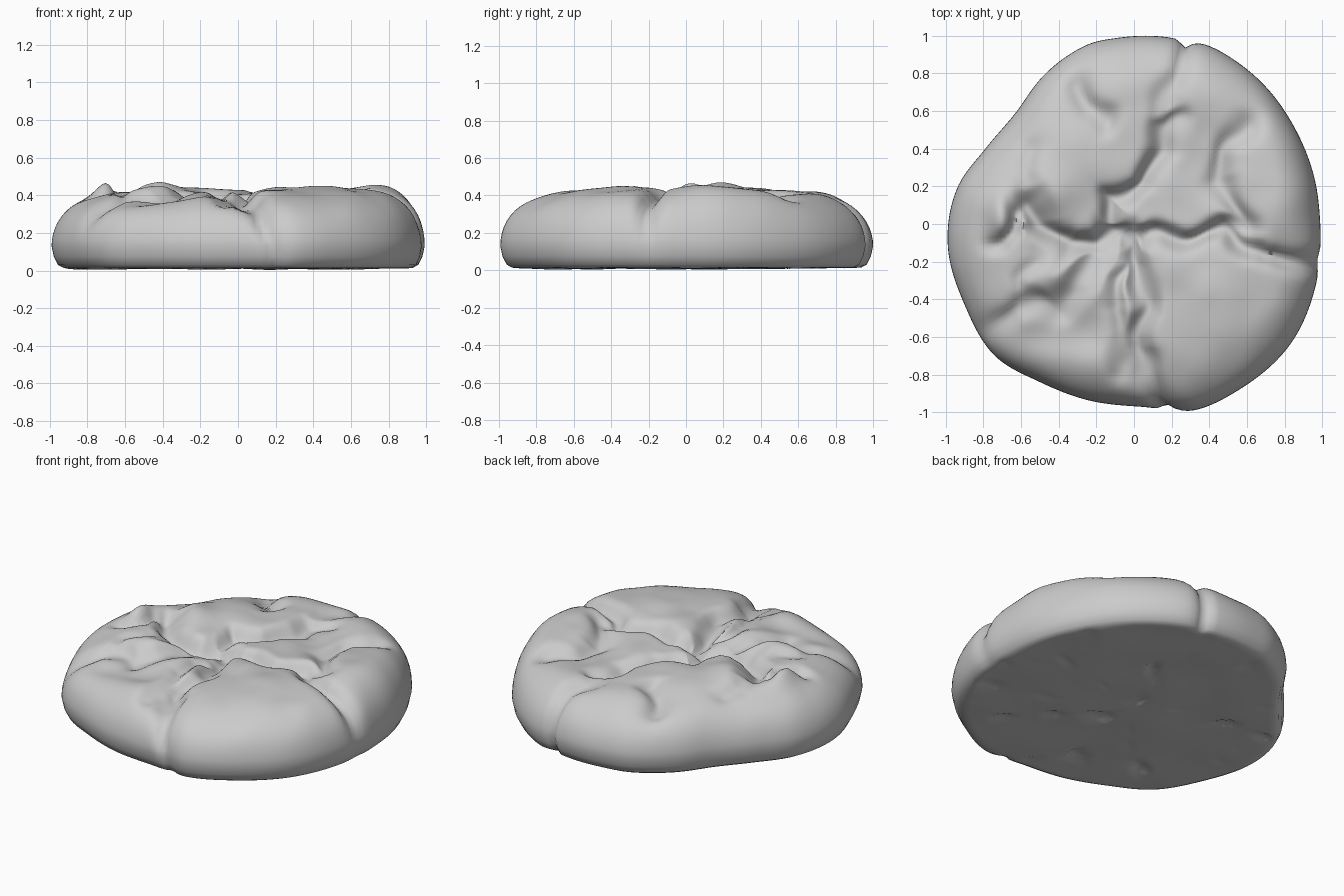
import bpy, bmesh
from math import sin, cos, atan2, pi, exp, hypot
from mathutils import Vector, noise

if "Cube" in bpy.data.objects:
    bpy.data.objects.remove(bpy.data.objects["Cube"])

# Outline seen from above
OUTLINE = [(.99, 0), (.96, .24), (.86, .5), (.70, .73), (.55, .86), (.39, .95), (.31, .965),
           (.25, .98), (.09, 1.0), (-.08, .99), (-.23, .96), (-.36, .89), (-.47, .8), (-.63, .59),
           (-.79, .4), (-.94, .19), (-.99, -.11), (-.9, -.43), (-.74, -.7),
           (-.5, -.84), (-.23, -.94), (.02, -.97), (.19, -.985), (.32, -.99), (.56, -.88), (.83, -.64),
           (.96, -.35)]
POLAR = sorted((atan2(y, x) % (2 * pi), hypot(x, y)) for x, y in OUTLINE)
POLAR = [(a - 2 * pi, r) for a, r in POLAR[-2:]] + POLAR + [(a + 2 * pi, r) for a, r in POLAR[:2]]

# Cracks: depth, width, path
CRACKS = [
    (.08, .06, [(-.08, 0), (0, -.1), (.01, -.2), (.06, -.45), (0, -.65), (.06, -.8), (.15, -1)]),
    (.08, .055, [(-.1, 0), (.05, -.1), (.25, -.06), (.45, -.04), (.6, -.1), (.68, -.18), (1, -.2)]),
    (.06, .06, [(.5, -.03), (.6, 0), (.45, .22), (.5, .4), (.6, .53)]),
    (.08, .06, [(-.1, 0), (-.12, .14), (.05, .2), (.15, .38), (.19, .55)]),
    (.035, .05, [(.19, .55), (.17, .68), (.25, .82), (.27, 1)]),
    (.10, .065, [(-.1, 0), (-.2, -.11), (-.35, -.13), (-.48, -.02), (-.55, .13)]),
    (.06, .065, [(-.2, -.11), (-.27, -.3), (-.42, -.45), (-.6, -.42), (-.78, -.56)]),
    (.07, .05, [(-.55, .13), (-.63, .08), (-.66, -.04), (-.74, -.1)]),
    (.04, .05, [(.01, -.2), (-.1, -.3), (-.12, -.45), (-.05, -.6), (-.06, -.8)]),
    (.05, .06, [(-.3, .74), (-.25, .64), (-.15, .55)]),
    (.03, .06, [(-.55, .13), (-.6, .28), (-.53, .4)]),
    (.03, .05, [(-.5, -.18), (-.62, -.3), (-.6, -.45)]),
]

# Chunks and hollows: x, y, radius x, radius y, height change
BUMPS = [(-.48, .2, .17, .16, .045), (-.70, .02, .07, .14, .075), (-.1, .6, .22, .2, .01),
         (.78, .22, .16, .3, .04), (.4, -.35, .35, .25, .015), (.32, .35, .15, .2, -.045),
         (.2, .08, .18, .1, -.02), (-.4, -.27, .12, .1, .02), (-.35, -.58, .3, .12, -.05),
         (-.06, -.15, .1, .15, -.06), (-.27, .66, .1, .1, -.03), (0, -.75, .06, .15, -.03)]

# Side clefts: angle, width, depth, sideways slant, depth left at the bottom
CLEFTS = [(atan2(-.98, .17), .035, .035, .06, .6), (atan2(-.2, .97), .05, .025, .05, .3),
          (atan2(.95, .27), .03, .04, 0, .9)]


def radius(a):
    for i in range(1, len(POLAR) - 2):
        (a0, r0), (a1, r1) = POLAR[i], POLAR[i + 1]
        if a0 <= a < a1:
            t = (a - a0) / (a1 - a0)
            m0 = (r1 - POLAR[i - 1][1]) / (a1 - POLAR[i - 1][0]) * (a1 - a0)
            m1 = (POLAR[i + 2][1] - r0) / (POLAR[i + 2][0] - a0) * (a1 - a0)
            return ((2*t**3 - 3*t*t + 1) * r0 + (t**3 - 2*t*t + t) * m0
                    + (3*t*t - 2*t**3) * r1 + (t**3 - t*t) * m1)
    return 1


def seg_dist(p, a, b):
    d = b - a
    t = max(0, min(1, (p - a).dot(d) / d.length_squared))
    return (p - a - d * t).length


def top_height(x, y):
    h = .427
    for bx, by, rx, ry, dh in BUMPS:
        h += dh * exp(-((x - bx) / rx) ** 2 - ((y - by) / ry) ** 2)
    h += .018 * noise.noise(Vector((x * 5, y * 5, 1.7)))
    wx = .07 * noise.noise(Vector((x * 5, y * 5, 5)))
    wy = .07 * noise.noise(Vector((x * 5, y * 5, 9)))
    inner = max(0, 1 - hypot(x, y) ** 4)
    p = Vector((x + wx * inner, y + wy * inner))
    cut = 0
    for depth, w, path in CRACKS:
        d = min(seg_dist(p, Vector(a), Vector(b)) for a, b in zip(path, path[1:]))
        cut = max(cut, depth * exp(-(d / w) ** 2))
    return h - cut


def edge_radius(a, up):
    r = radius(a)
    for ca, w, depth, slant, keep in CLEFTS:
        d = (a - ca + slant * (up - .5) + pi) % (2 * pi) - pi
        r -= depth * (keep + (1 - keep) * up) * exp(-(d / w) ** 2)
    return r


# Baked body: rings from the bottom centre, round the rim, to the top centre
N = 200
BOTTOM = [(.05 * i, .012) for i in range(1, 19)] + [(.935, .014), (.965, .03), (.988, .075)]
TOP = [1, .998, .992, .98, .965, .945, .92, .89, .86] + [.835 - .02 * i for i in range(41)]
bm = bmesh.new()
rings = []
for k in range(len(BOTTOM) + len(TOP)):
    ring = []
    up = max(0, min(1, (k - len(BOTTOM) + 2) / 6))
    for j in range(N):
        a = 2 * pi * j / N
        R = edge_radius(a, up)
        if k < len(BOTTOM):
            q, z = BOTTOM[k]
            x, y = q * R * cos(a), q * R * sin(a)
            if q < .93:
                # Small pits baked into the underside
                pit = noise.noise(Vector((x * 7, y * 7, 3)))
                z = max(0, z + .012 * noise.noise(Vector((x * 3, y * 3, 0))) + .05 * max(0, pit - .3))
        else:
            q = TOP[k - len(BOTTOM)]
            x, y = q * R * cos(a), q * R * sin(a)
            power = 6 + 4 * max(0, cos(a)) ** 2
            z = .13 + (top_height(x, y) - .13) * max(0, 1 - q ** power) ** .5
        ring.append(bm.verts.new((x, y, z)))
    rings.append(ring)
for lo, hi in zip(rings, rings[1:]):
    for j in range(N):
        i = (j + 1) % N
        bm.faces.new((lo[j], lo[i], hi[i], hi[j]))
low = bm.verts.new((0, 0, .012))
high = bm.verts.new((0, 0, top_height(0, 0)))
for j in range(N):
    i = (j + 1) % N
    bm.faces.new((low, rings[0][i], rings[0][j]))
    bm.faces.new((high, rings[-1][j], rings[-1][i]))
bmesh.ops.recalc_face_normals(bm, faces=bm.faces)
mesh = bpy.data.meshes.new("cracked_cookie")
bm.to_mesh(mesh)
bm.free()
cookie = bpy.data.objects.new("cracked_cookie", mesh)
bpy.context.collection.objects.link(cookie)
bpy.context.view_layer.objects.active = cookie
cookie.select_set(True)
bpy.ops.object.shade_smooth_by_angle(angle=1.3)
